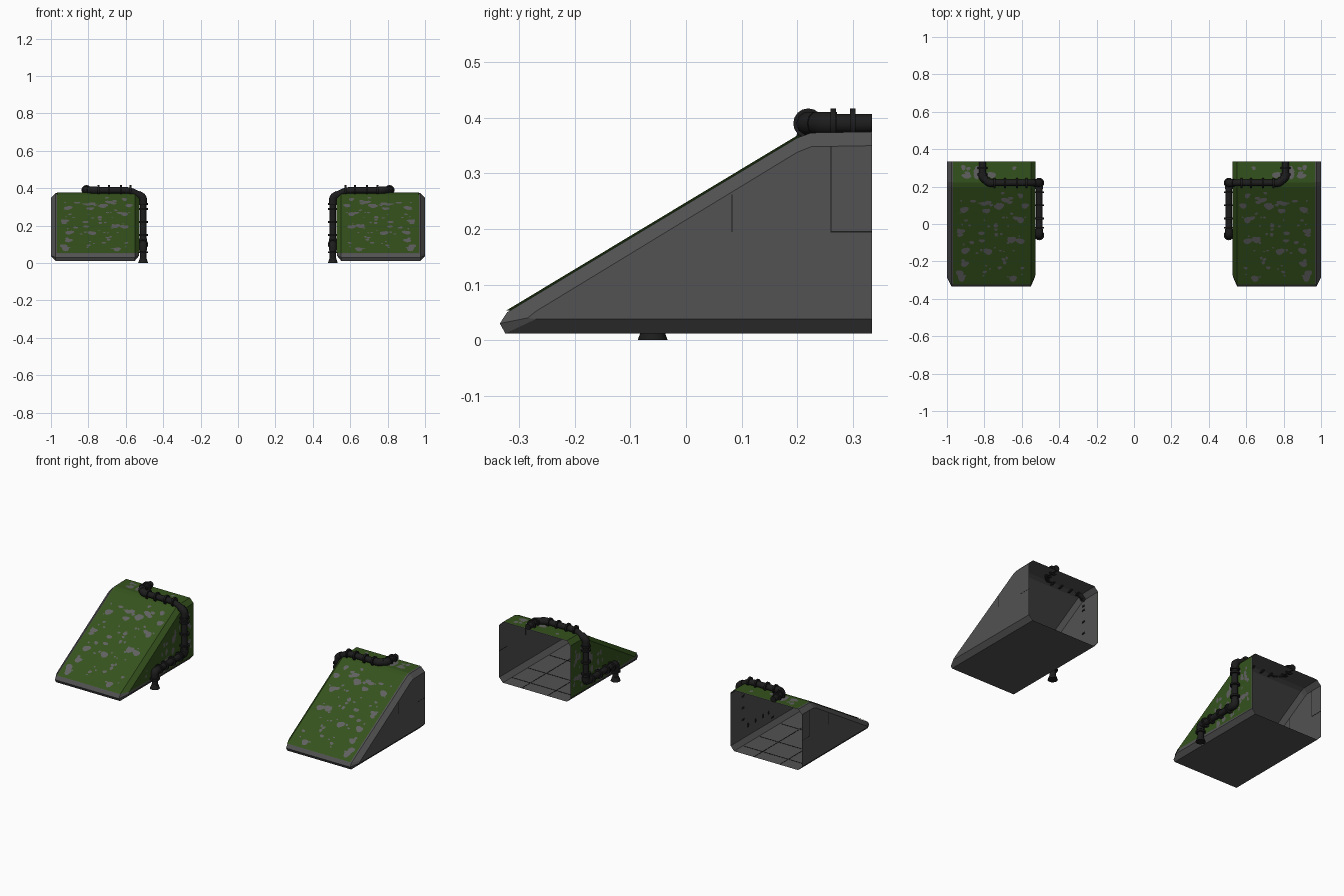
import bpy, bmesh, math, random
from mathutils import Vector, Matrix

if "Cube" in bpy.data.objects:
    bpy.data.objects.remove(bpy.data.objects["Cube"])

random.seed(4)

def material(name, rgb):
    m = bpy.data.materials.new(name)
    m.diffuse_color = (*rgb, 1)
    m.use_nodes = True
    m.node_tree.nodes["Principled BSDF"].inputs["Base Color"].default_value = m.diffuse_color
    return m

GREY = material("dark_metal", (0.085, 0.085, 0.085))
GREEN = material("moss_green", (0.035, 0.085, 0.012))
BLACK = material("black_pipe", (0.012, 0.012, 0.012))
PATCH = material("bare_metal", (0.12, 0.12, 0.12))

def finish(ob, mat, smooth=None):
    """Colour, optionally smooth, and mirror to the left-hand block."""
    ob.data.materials.clear()
    ob.data.materials.append(mat)
    bpy.ops.object.select_all(action='DESELECT')
    ob.select_set(True)
    bpy.context.view_layer.objects.active = ob
    if smooth:
        bpy.ops.object.shade_smooth_by_angle(angle=math.radians(smooth))
    ob.modifiers.new("mirror", 'MIRROR').use_mirror_merge = False

def from_bmesh(name, bm, mat, smooth=None):
    me = bpy.data.meshes.new(name)
    bm.to_mesh(me)
    bm.free()
    ob = bpy.data.objects.new(name, me)
    bpy.context.collection.objects.link(ob)
    finish(ob, mat, smooth)

# side profiles (y, z): full outline and the smaller outline of the side panels
FULL = [(-.325, .012), (-.335, .03), (-.322, .05), (.2, .364), (.225, .373), (.335, .375), (.335, .012)]
SIDE = [(-.27, .038), (-.285, .04), (-.27, .052), (.2, .338), (.225, .348), (.335, .35), (.335, .038)]

# hollow wedge, open at the back, with chamfered long edges
bm = bmesh.new()
rings = [[bm.verts.new((x, y, z)) for y, z in p]
         for x, p in ((.53, SIDE), (.552, FULL), (.975, FULL), (1.0, SIDE))]
for a, b in zip(rings, rings[1:]):
    for i in range(7):
        j = (i + 1) % 7
        if i != 5:
            bm.faces.new((a[i], a[j], b[j], b[i]))
bm.faces.new(rings[0])
bm.faces.new(rings[-1])
bmesh.ops.recalc_face_normals(bm, faces=bm.faces)
from_bmesh("wedge_shell", bm, GREY)

# moss sheet over the slope, top and inner side
bm = bmesh.new()
rings = [[bm.verts.new((x, y - .002, z + .003)) for y, z in p[2:]]
         for x, p in ((.968, FULL), (.551, FULL), (.527, SIDE))]
for a, b in zip(rings, rings[1:]):
    for i in range(3):
        bm.faces.new((a[i], a[i + 1], b[i + 1], b[i]))
bm.faces.new(rings[-1])
bmesh.ops.recalc_face_normals(bm, faces=bm.faces)
from_bmesh("moss_cover", bm, GREEN)

# irregular bare patches in the moss
def patch(bm, centre, u, v, r):
    k, ph = random.uniform(.55, 1), random.uniform(0, 6)
    vs = []
    for i in range(12):
        a = i * math.tau / 12
        s = r * (1 + .15 * math.sin(2 * a + ph) + .1 * math.sin(3 * a))
        vs.append(bm.verts.new(centre + u * s * math.cos(a) + v * s * k * math.sin(a)))
    bm.faces.new(vs)

bm = bmesh.new()
X, Y, Z = Vector((1, 0, 0)), Vector((0, 1, 0)), Vector((0, 0, 1))
low, high = Vector((0, -.324, .0545)), Vector((0, .198, .3685))
along = (high - low).normalized()
for n in range(75):
    r = random.choice((.006, .008, .011, .015, .022))
    patch(bm, low.lerp(high, random.uniform(.05, .95)) + X * random.uniform(.58, .94), X, along, r)
for n in range(10):
    patch(bm, Vector((random.uniform(.58, .94), random.uniform(.255, .305), .3795)),
          X, Y, random.uniform(.008, .024))
for n in range(70):
    y, z = random.uniform(-.2, .31), random.uniform(.06, .33)
    if z < .19 + .6 * y:
        patch(bm, Vector((.5262, y, z)), Z, -Y, random.uniform(.006, .02))
from_bmesh("bare_patches", bm, PATCH)

# thin panel seams on the outer side and inside the floor
bm = bmesh.new()
def box(x0, x1, y0, y1, z0, z1):
    m = Matrix.Translation(((x0 + x1) / 2, (y0 + y1) / 2, (z0 + z1) / 2))
    bmesh.ops.create_cube(bm, size=1, matrix=m @ Matrix.Diagonal((x1 - x0, y1 - y0, z1 - z0, 1)))
for y0, y1, z0, z1 in ((.082, .084, .195, .262), (.26, .262, .195, .348), (.26, .335, .194, .196)):
    box(.999, 1.0005, y0, y1, z0, z1)
for y in (-.1, .1, .25):
    box(.56, .97, y, y + .004, .0122, .0135)
for x in (.68, .85):
    box(x, x + .004, -.2, .334, .0122, .0135)
from_bmesh("panel_seams", bm, BLACK)

# pipe run: along the top, over the edge, down and forward on the inner side
def fillet(points, r):
    out = [points[0]]
    for p, c, n in zip(points, points[1:], points[2:]):
        d = min(r, (p - c).length * .45, (n - c).length * .45)
        a, b = c + (p - c).normalized() * d, c + (n - c).normalized() * d
        for i in range(6):
            t = i / 5
            out.append(a * (1 - t) ** 2 + c * 2 * t * (1 - t) + b * t * t)
    return out + [points[-1]]

def tube(name, points, radius, bend):
    cu = bpy.data.curves.new(name, 'CURVE')
    cu.dimensions = '3D'
    cu.bevel_depth, cu.bevel_resolution, cu.use_fill_caps = radius, 3, True
    path = fillet(points, bend)
    sp = cu.splines.new('POLY')
    sp.points.add(len(path) - 1)
    for q, p in zip(sp.points, path):
        q.co = (*p, 1)
    ob = bpy.data.objects.new(name, cu)
    bpy.context.collection.objects.link(ob)
    bpy.ops.object.select_all(action='DESELECT')
    ob.select_set(True)
    bpy.context.view_layer.objects.active = ob
    bpy.ops.object.convert(target='MESH')
    finish(bpy.context.view_layer.objects.active, BLACK, 50)

run = [Vector(p) for p in ((.81, .335, .39), (.81, .25, .39), (.775, .22, .39), (.575, .22, .39),
                           (.507, .22, .352), (.507, .22, .1), (.507, -.06, .1), (.507, -.06, .004))]
tube("pipe", run, .0175, .03)

# thicker elbow fittings at the bends
for i in (1, 2, 4, 5, 6):
    p, c, n = run[i - 1:i + 2]
    leg = .022 if i < 3 else .032
    tube("pipe_elbow", [c + (p - c).normalized() * leg, c, c + (n - c).normalized() * leg], .0215, .03)

# collars along the pipe and a flared outlet at the bottom
bm = bmesh.new()
def collar(centre, axis, r1=.027, r2=.027, depth=.01):
    rot = Vector(axis).to_track_quat('Z', 'Y').to_matrix().to_4x4()
    bmesh.ops.create_cone(bm, cap_ends=True, segments=16, radius1=r1, radius2=r2, depth=depth,
                          matrix=Matrix.Translation(centre) @ rot)
for x in (.575, .625, .69, .745):
    collar((x, .22, .39), X)
for z in (.315, .29, .22, .15):
    collar((.507, .22, z), Z)
for y in (.17, .1, .03, -.02):
    collar((.507, y, .1), Y)
collar((.81, .3, .39), Y)
collar((.81, .265, .39), Y)
collar((.507, -.06, .058), Z)
collar((.507, -.06, .012), Z, .027, .018, .024)
from_bmesh("pipe_collars", bm, BLACK, 40)
